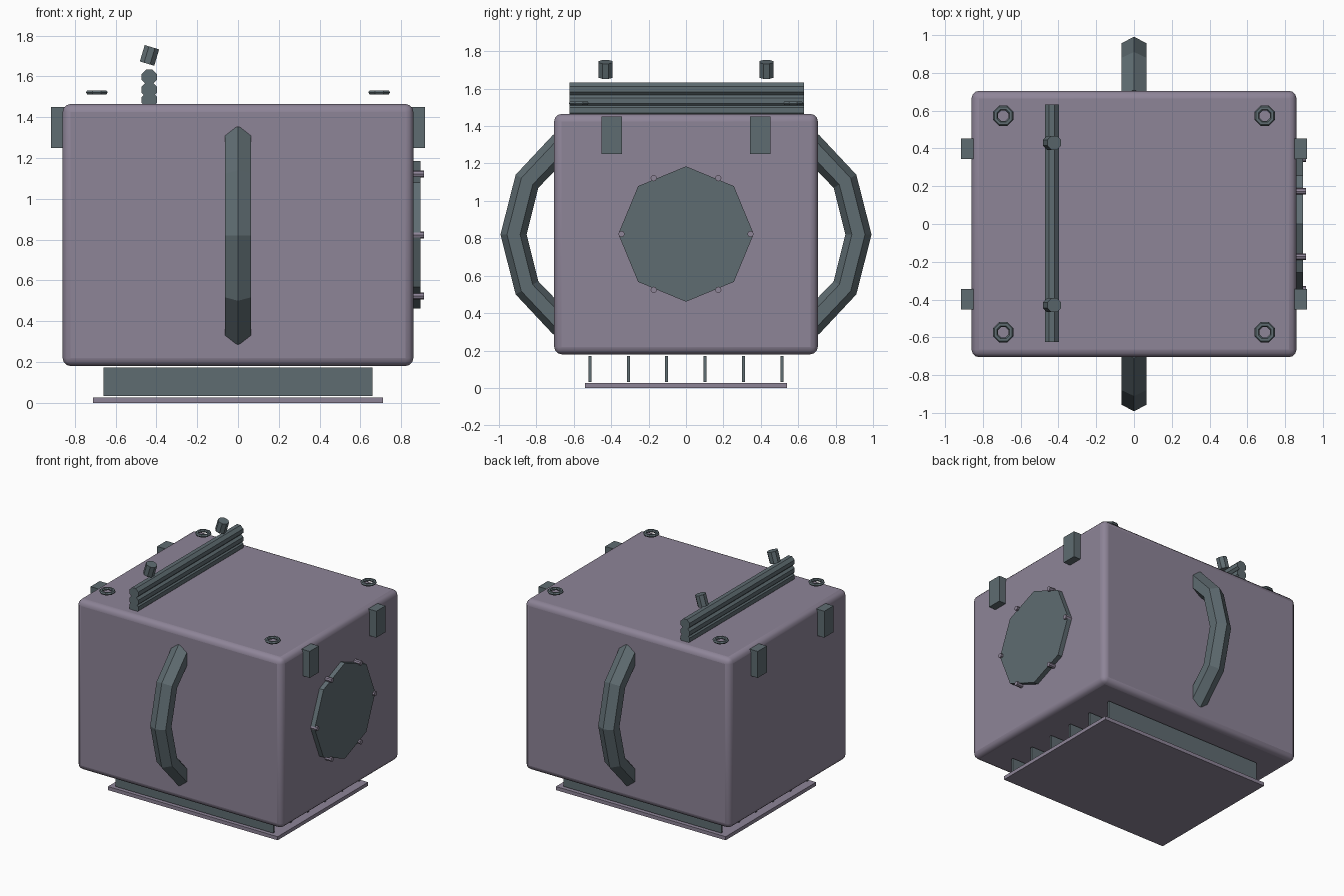
import bpy, bmesh, math
from mathutils import Vector

if "Cube" in bpy.data.objects:
    bpy.data.objects.remove(bpy.data.objects["Cube"])


def material(name, rgb):
    m = bpy.data.materials.new(name)
    m.diffuse_color = (*rgb, 1)
    m.use_nodes = True
    m.node_tree.nodes["Principled BSDF"].inputs["Base Color"].default_value = m.diffuse_color
    return m


PURPLE = material("dusty purple", (0.27, 0.232, 0.312))
SLATE = material("slate grey", (0.114, 0.15, 0.166))


def box(name, lo, hi, mat, bevel=0):
    bm = bmesh.new()
    bmesh.ops.create_cube(bm, size=1)
    for v in bm.verts:
        v.co = [a + (c + 0.5) * (b - a) for a, b, c in zip(lo, hi, v.co)]
    ob = finish(name, bm, mat)
    if bevel:
        mod = ob.modifiers.new("round", "BEVEL")
        mod.width, mod.segments = bevel, 3
        smooth(ob)
    return ob


def finish(name, bm, mat):
    bmesh.ops.recalc_face_normals(bm, faces=bm.faces)
    me = bpy.data.meshes.new(name)
    bm.to_mesh(me)
    bm.free()
    me.materials.append(mat)
    ob = bpy.data.objects.new(name, me)
    bpy.context.collection.objects.link(ob)
    return ob


def smooth(ob):
    bpy.ops.object.select_all(action="DESELECT")
    ob.select_set(True)
    bpy.context.view_layer.objects.active = ob
    bpy.ops.object.shade_smooth_by_angle(angle=math.radians(35))


def cylinder(name, centre, axis, r, depth, sides, mat, spin=0):
    bm = bmesh.new()
    bmesh.ops.create_cone(bm, cap_ends=True, segments=sides, radius1=r, radius2=r, depth=depth)
    rot = Vector(axis).to_track_quat("Z", "Y")
    for v in bm.verts:
        a, c = math.cos(spin), math.sin(spin)
        p = Vector((v.co.x * a - v.co.y * c, v.co.x * c + v.co.y * a, v.co.z))
        v.co = rot @ p + Vector(centre)
    return finish(name, bm, mat)


def sweep(name, path, section, mat, closed=False):
    """Sweep a (radial, sideways) section along a path of (centre, radial, sideways)."""
    bm = bmesh.new()
    rings = [[bm.verts.new(c + r * u + s * w) for u, w in section] for c, r, s in path]
    n = len(section)
    count = len(rings) if closed else len(rings) - 1
    for i in range(count):
        a, b = rings[i], rings[(i + 1) % len(rings)]
        for k in range(n):
            bm.faces.new((a[k], a[(k + 1) % n], b[(k + 1) % n], b[k]))
    if not closed:
        bm.faces.new(rings[0])
        bm.faces.new(rings[-1])
    return finish(name, bm, mat)


# Main case
box("case", (-0.86, -0.705, 0.18), (0.86, 0.705, 1.465), PURPLE, 0.04)

# Base plate and cooling fins
box("base_plate", (-0.71, -0.54, 0), (0.71, 0.54, 0.027), PURPLE)
for i in range(6):
    y = -0.513 + i * 0.205
    box("fin", (-0.66, y - 0.008, 0.033), (0.66, y + 0.008, 0.172), SLATE)

# Side latches
for sx in (-1, 1):
    for sy in (-1, 1):
        xs, ys = sorted((sx * 0.82, sx * 0.917)), sorted((sy * 0.343, sy * 0.453))
        box("latch", (xs[0], ys[0], 1.25), (xs[1], ys[1], 1.45), SLATE)

# Curved handles with hexagonal section
hexagon = [(math.cos(k * math.pi / 3) * 0.07, math.sin(k * math.pi / 3) * 0.075) for k in range(6)]
arc = [(0.66, 0.335), (0.85, 0.535), (0.922, 0.82), (0.85, 1.105), (0.66, 1.305)]
tilt = [-45, -30, 0, 30, 45]
for sy in (-1, 1):
    path = [(Vector((0, sy * y, z)),
             Vector((0, sy * math.cos(math.radians(t)), math.sin(math.radians(t)))),
             Vector((1, 0, 0))) for (y, z), t in zip(arc, tilt)]
    sweep("handle", path, hexagon, SLATE)

# Octagonal hatch with bolts on the right side
cylinder("hatch", (0.87, 0, 0.823), (1, 0, 0), 0.362, 0.05, 8, SLATE)
for k in range(6):
    a = k * math.pi / 3
    cylinder("bolt", (0.88, 0.345 * math.cos(a), 0.823 + 0.345 * math.sin(a)),
             (1, 0, 0), 0.017, 0.062, 8, PURPLE)

# Floating lifting rings on the lid
ring_section = [(math.cos(k * math.pi / 3) * 0.014, math.sin(k * math.pi / 3) * 0.011) for k in range(6)]
for sx in (-1, 1):
    for sy in (-1, 1):
        path = []
        for k in range(8):
            a = (k + 0.5) * math.pi / 4
            r = Vector((math.cos(a), math.sin(a), 0))
            path.append((Vector((sx * 0.692, sy * 0.573, 1.522)) + r * 0.044, r, Vector((0, 0, 1))))
        smooth(sweep("lid_ring", path, ring_section, SLATE, closed=True))

# Stacked rods across the lid and the tilted knobs above them
for z in (1.485, 1.535, 1.597):
    smooth(cylinder("rod", (-0.435, 0.004, z), (0, 1, 0), 0.04, 1.255, 8, SLATE, math.pi / 8))
for y in (-0.43, 0.43):
    cylinder("knob", (-0.434, y, 1.703), (0.3, 0, 1), 0.04, 0.084, 8, SLATE, math.pi / 8)
